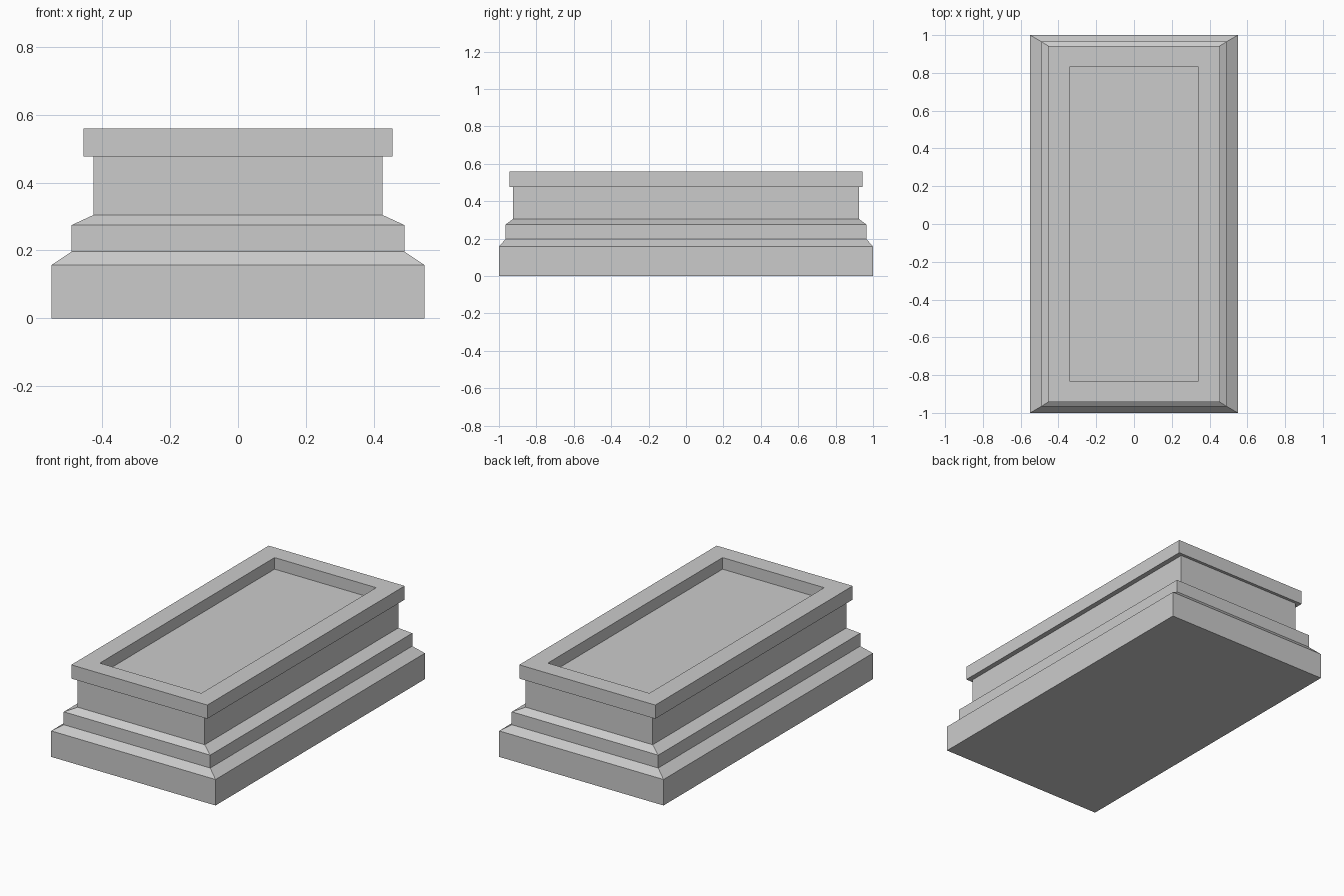
import bpy
import bmesh

cube = bpy.data.objects.get("Cube")
if cube:
    bpy.data.objects.remove(cube, do_unlink=True)

# Single stone colour
stone = bpy.data.materials.new("grey stone")
stone.use_nodes = True
color = (0.6, 0.6, 0.6, 1.0)
stone.diffuse_color = color
stone.node_tree.nodes["Principled BSDF"].inputs["Base Color"].default_value = color


def loft(name, rings, close_bottom=False, close_top=False):
    """Join rectangular rings (half width, half length, height) into a shell."""
    bm = bmesh.new()
    loops = [[bm.verts.new((sx * x, sy * y, z))
              for sx, sy in ((-1, -1), (1, -1), (1, 1), (-1, 1))]
             for x, y, z in rings]
    for low, high in zip(loops, loops[1:]):
        for i in range(4):
            j = (i + 1) % 4
            bm.faces.new((low[i], low[j], high[j], high[i]))
    if close_bottom:
        bm.faces.new(loops[0][::-1])
    if close_top:
        bm.faces.new(loops[-1])
    mesh = bpy.data.meshes.new(name)
    bm.to_mesh(mesh)
    bm.free()
    mesh.materials.append(stone)
    obj = bpy.data.objects.new(name, mesh)
    bpy.context.collection.objects.link(obj)
    return obj


# Footprints shared by neighbouring parts
base = (0.55, 1.0)
step = (0.49, 0.965)
shaft = (0.425, 0.925)
cap = (0.455, 0.943)
recess = (0.34, 0.835)

# Plinth with its sloped shoulder
loft("plinth", [(*base, 0), (*base, 0.157), (*step, 0.197)], close_bottom=True)
# Middle step with its sloped shoulder
loft("middle_step", [(*step, 0.197), (*step, 0.275), (*shaft, 0.305)])
# Straight body
loft("body", [(*shaft, 0.305), (*shaft, 0.477)])
# Overhanging cap with the sunken top panel
loft("cap", [(*shaft, 0.477), (*cap, 0.477), (*cap, 0.56),
             (*recess, 0.56), (*recess, 0.49)], close_top=True)
